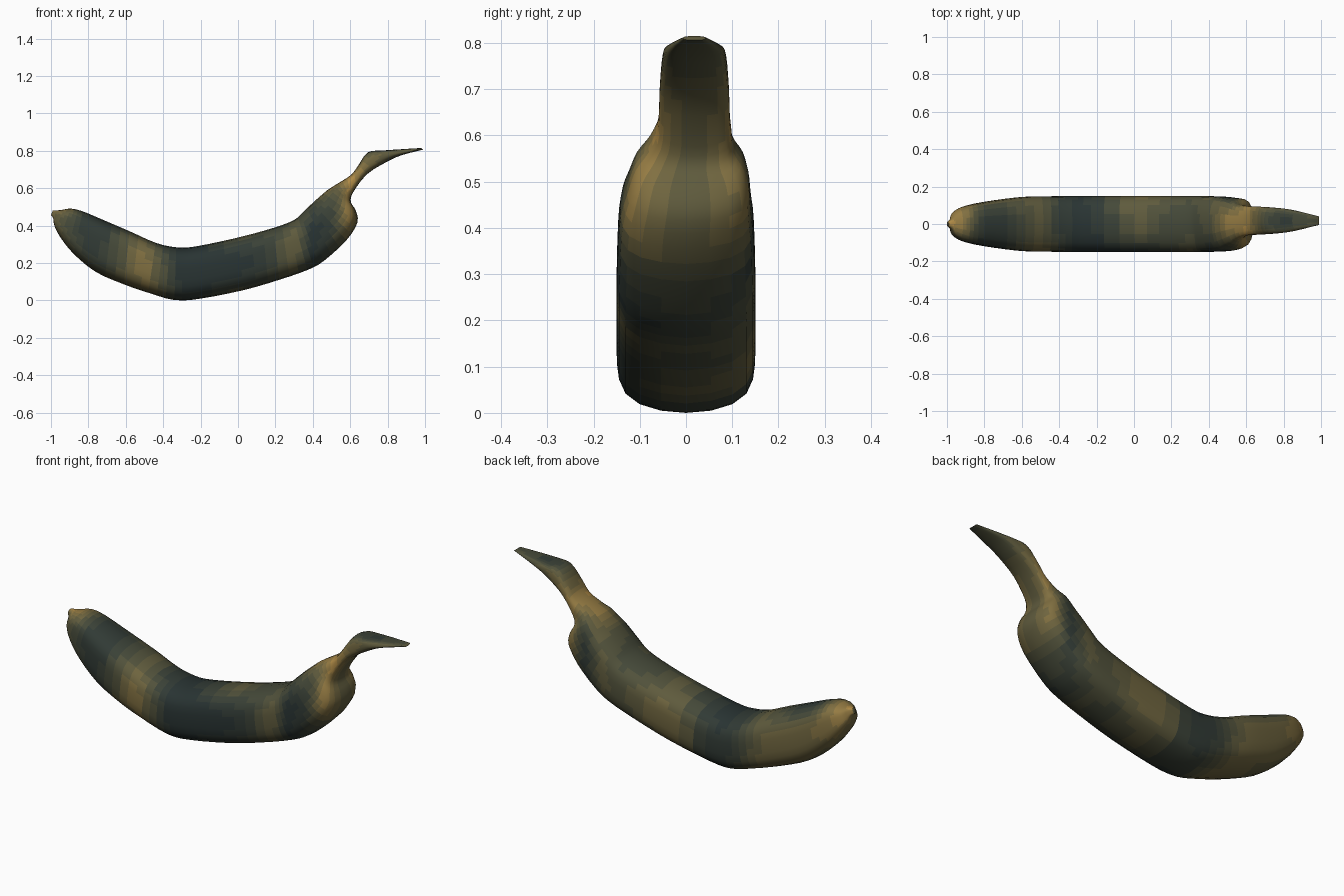
import bpy, bmesh
from math import floor

if "Cube" in bpy.data.objects:
    bpy.data.objects.remove(bpy.data.objects["Cube"])

# Rings from blossom tip to stem end: inner edge (x, z), outer edge (x, z), half width
RINGS = [
    (-.990, .482, -1.00, .455, .012), (-.968, .482, -.988, .440, .028),
    (-.945, .483, -.982, .400, .060), (-.895, .491, -.950, .338, .088),
    (-.830, .476, -.880, .250, .108), (-.720, .430, -.760, .152, .128),
    (-.580, .370, -.610, .086, .145), (-.440, .308, -.480, .041, .148),
    (-.330, .284, -.340, .002, .150), (-.230, .288, -.210, .008, .150),
    (.000, .336, .030, .055, .150), (.190, .388, .220, .110, .150),
    (.300, .430, .370, .162, .150), (.350, .474, .460, .212, .149),
    (.400, .522, .580, .322, .145), (.445, .562, .638, .415, .133),
    (.485, .595, .630, .480, .118), (.535, .626, .604, .525, .092),
    (.605, .672, .614, .575, .078), (.645, .725, .690, .675, .075),
    (.695, .792, .800, .743, .069), (.780, .802, .880, .778, .058),
    (.980, .815, .990, .806, .024),
]
# One quarter of the squarish cross-section: (sideways, towards inner edge)
QUARTER = [(0, 1), (.36, .96), (.67, .86), (.87, .70), (.965, .48), (.995, .24), (1, 0)]
SECTION = (QUARTER + [(a, -b) for a, b in QUARTER[-2::-1]]
           + [(-a, -b) for a, b in QUARTER[1:]] + [(-a, b) for a, b in QUARTER[-2:0:-1]])
STEPS = 3

# Ripeness along the length, tip to stem (0 dark, 9 gold)
TOP = "971135201354334883134"
FRONT = "631257400001360296554"
BOTTOM = "655566522454342355443"
BACK = "876665212566545186544"


def catmull(p0, p1, p2, p3, t):
    return [.5 * (2 * b + (c - a) * t + (2 * a - 5 * b + 4 * c - d) * t * t
                  + (3 * b - a - 3 * c + d) * t ** 3)
            for a, b, c, d in zip(p0, p1, p2, p3)]


def sample(row, x):
    f = min(max((x + 1) * 10, 0), 19.999)
    i = floor(f)
    return int(row[i]) + (int(row[i + 1]) - int(row[i])) * (f - i)


# Smooth the rings along the length
rings = []
last = len(RINGS) - 1
for i in range(last):
    for s in range(STEPS):
        rings.append(catmull(RINGS[max(i - 1, 0)], RINGS[i], RINGS[i + 1],
                             RINGS[min(i + 2, last)], s / STEPS))
rings.append(RINGS[-1])

# Skin
bm = bmesh.new()
loops = []
for tx, tz, bx, bz, w in rings:
    cx, cz = (tx + bx) / 2, (tz + bz) / 2
    shift = .018 * min(max((cx - .52) / .08, 0), 1)   # stem sits slightly to the back
    loops.append([bm.verts.new((cx + (tx - bx) / 2 * v, shift - w * u,
                                max(cz + (tz - bz) / 2 * v, 0))) for u, v in SECTION])
n = len(SECTION)
LEVELS = 10
for r in range(len(loops) - 1):
    for k in range(n):
        j = (k + 1) % n
        face = bm.faces.new((loops[r][k], loops[r][j], loops[r + 1][j], loops[r + 1][k]))
        u = (SECTION[k][0] + SECTION[j][0]) / 2
        v = (SECTION[k][1] + SECTION[j][1]) / 2
        x = face.calc_center_median().x
        side = sample(FRONT if u > 0 else BACK, x) * u * u
        ripe = (side + sample(TOP if v > 0 else BOTTOM, x) * v * v) / (u * u + v * v)
        face.material_index = min(int(ripe / 9 * LEVELS), LEVELS - 1)
# End caps
for loop in (loops[0], loops[-1]):
    bm.faces.new(loop).material_index = 5
bmesh.ops.recalc_face_normals(bm, faces=bm.faces[:])

mesh = bpy.data.meshes.new("banana")
bm.to_mesh(mesh)
bm.free()
banana = bpy.data.objects.new("banana", mesh)
bpy.context.collection.objects.link(banana)

# Peel colours, dark to gold
DARK, GOLD = (.022, .034, .033), (.42, .25, .06)
for i in range(LEVELS):
    t = i / (LEVELS - 1)
    mat = bpy.data.materials.new(f"peel_{i}")
    mat.diffuse_color = [d ** (1 - t) * g ** t for d, g in zip(DARK, GOLD)] + [1]
    mat.use_nodes = True
    mat.node_tree.nodes["Principled BSDF"].inputs["Base Color"].default_value = mat.diffuse_color
    mesh.materials.append(mat)

bpy.context.view_layer.objects.active = banana
banana.select_set(True)
bpy.ops.object.shade_smooth_by_angle(angle=1.05)
